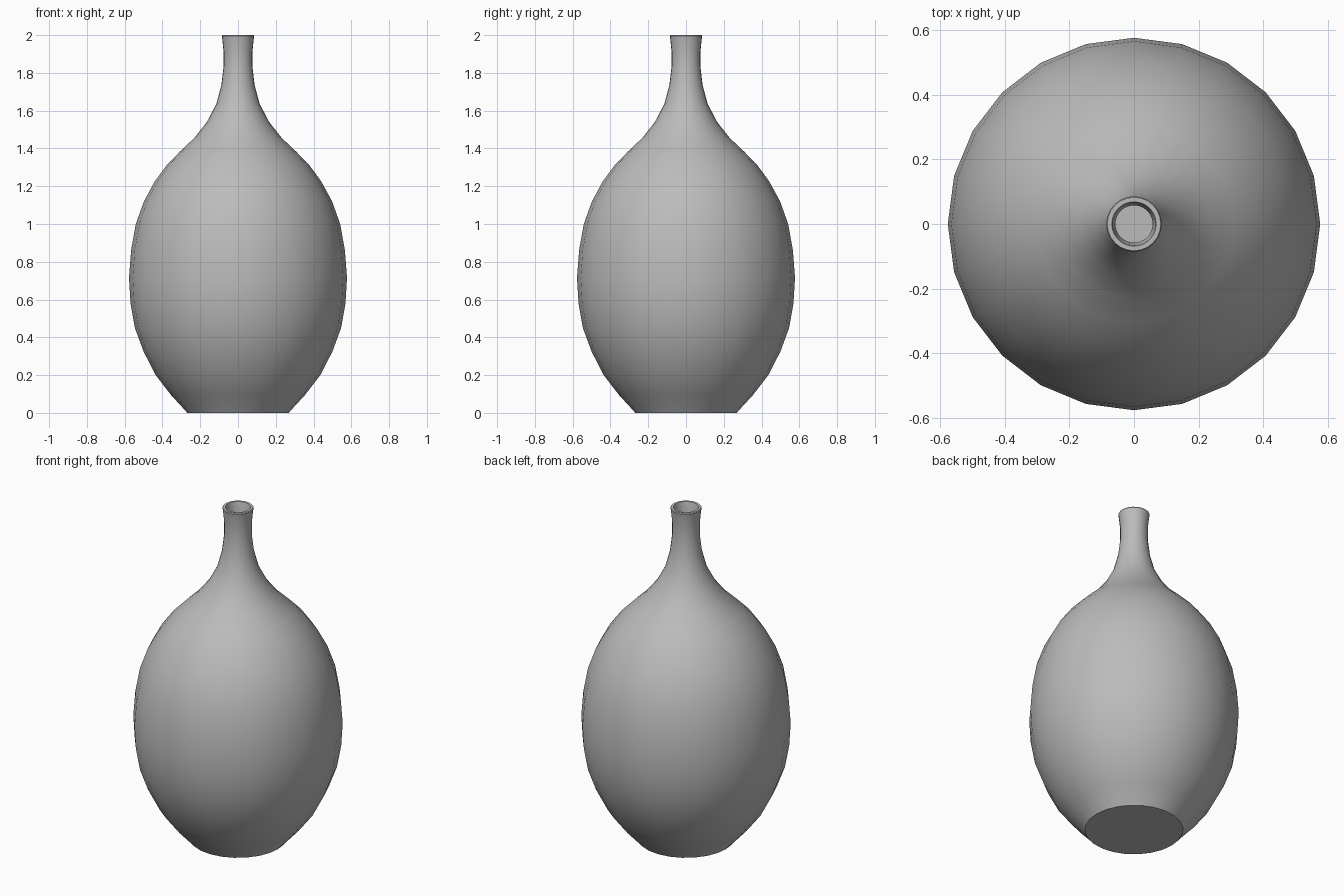
import bpy, bmesh, math

cube = bpy.data.objects.get("Cube")
if cube:
    bpy.data.objects.remove(cube, do_unlink=True)

SIDES = 24

# Plain grey glaze
grey = bpy.data.materials.new("grey")
grey.use_nodes = True
colour = (0.5, 0.5, 0.5, 1)
grey.diffuse_color = colour
grey.node_tree.nodes["Principled BSDF"].inputs["Base Color"].default_value = colour

# Outer wall (radius, height) from foot to lip
outer = [(0.27, 0.0), (0.275, 0.008), (0.355, 0.095), (0.436, 0.20), (0.50, 0.325),
         (0.546, 0.45), (0.569, 0.58), (0.577, 0.715), (0.566, 0.86), (0.541, 1.0),
         (0.498, 1.12), (0.441, 1.225), (0.375, 1.315), (0.306, 1.385), (0.232, 1.455),
         (0.165, 1.54), (0.115, 1.635), (0.088, 1.735), (0.076, 1.835), (0.076, 1.91),
         (0.084, 1.985), (0.086, 1.995), (0.083, 2.0)]
# Inner wall from lip down to the inside floor
inner = [(0.069, 2.0), (0.066, 1.99), (0.058, 1.91), (0.058, 1.835), (0.070, 1.735),
         (0.098, 1.63), (0.150, 1.53), (0.219, 1.442), (0.363, 1.30), (0.482, 1.11),
         (0.548, 0.86), (0.559, 0.715), (0.551, 0.58), (0.483, 0.33), (0.342, 0.11),
         (0.265, 0.02)]


def revolve(name, profile):
    """Lathe a closed vessel, capping its first and last ring."""
    bm = bmesh.new()
    rings = [[bm.verts.new((r * math.cos(2 * math.pi * i / SIDES),
                            r * math.sin(2 * math.pi * i / SIDES), z))
              for i in range(SIDES)] for r, z in profile]
    for low, high in zip(rings, rings[1:]):
        for i in range(SIDES):
            j = (i + 1) % SIDES
            bm.faces.new((low[i], low[j], high[j], high[i]))
    bm.faces.new(rings[0][::-1])   # underside
    bm.faces.new(rings[-1])        # inside floor
    mesh = bpy.data.meshes.new(name)
    bm.to_mesh(mesh)
    bm.free()
    mesh.materials.append(grey)
    obj = bpy.data.objects.new(name, mesh)
    bpy.context.collection.objects.link(obj)
    return obj


vase = revolve("vase", outer + inner)
bpy.ops.object.select_all(action="DESELECT")
vase.select_set(True)
bpy.context.view_layer.objects.active = vase
bpy.ops.object.shade_smooth_by_angle(angle=math.radians(40))
